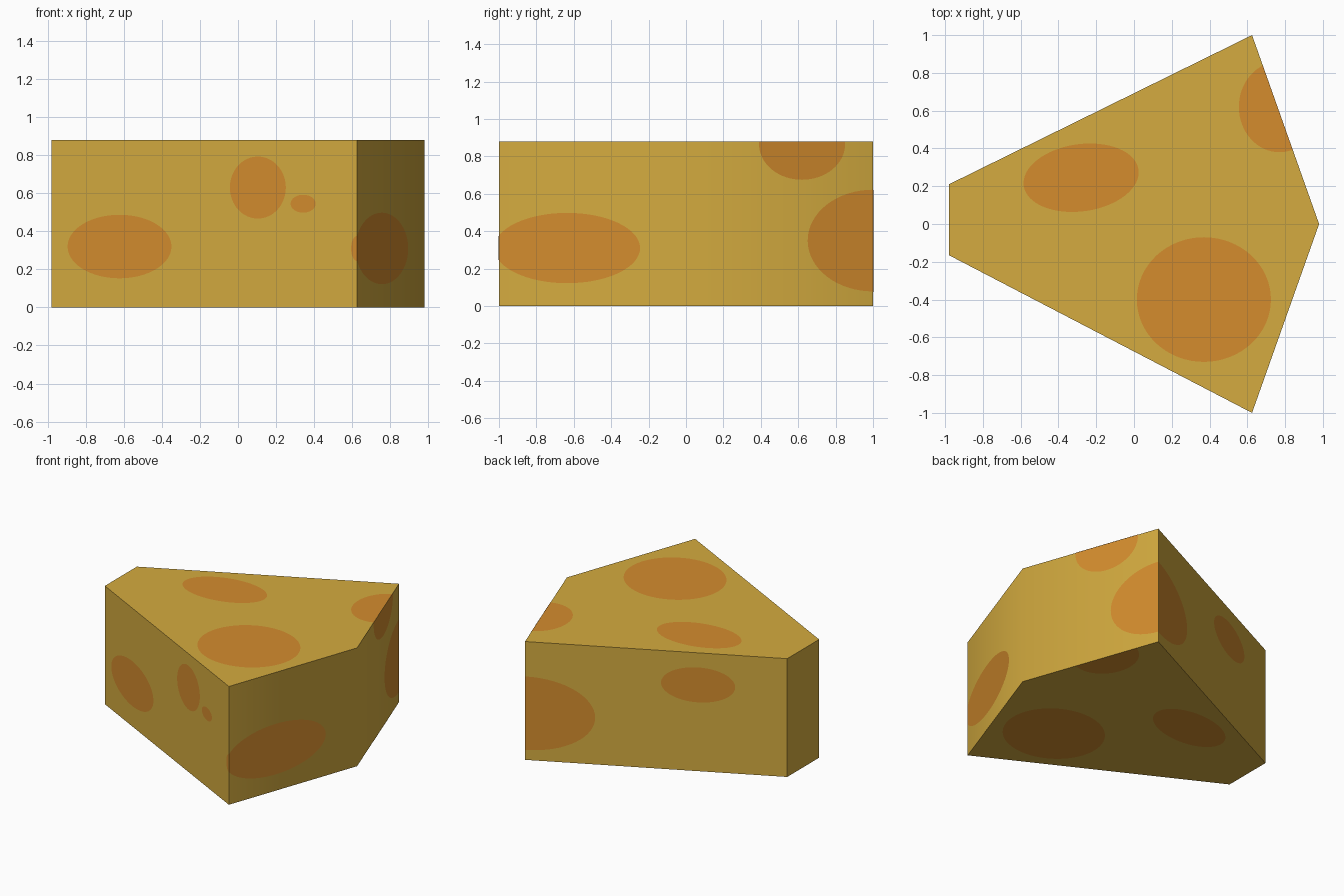
import bpy, bmesh, math
from mathutils import Vector

if "Cube" in bpy.data.objects:
    bpy.data.objects.remove(bpy.data.objects["Cube"])

H = 0.88          # wedge height
LIFT = 0.0015     # how far painted spots sit off the surface
# counter-clockwise outline seen from above
OUTLINE = [(-0.98, 0.21), (-0.98, -0.165), (0.625, -1.0), (0.98, 0.0), (0.625, 1.0)]
PTS = [Vector((x, y, 0)) for x, y in OUTLINE]


def material(name, color):
    m = bpy.data.materials.new(name)
    m.diffuse_color = (*color, 1)
    m.use_nodes = True
    m.node_tree.nodes["Principled BSDF"].inputs["Base Color"].default_value = m.diffuse_color
    return m


YELLOW = material("cheese yellow", (0.66, 0.41, 0.05))
ORANGE = material("spot orange", (0.66, 0.265, 0.027))


def add_object(name, bm, mat):
    me = bpy.data.meshes.new(name)
    bm.to_mesh(me)
    bm.free()
    me.materials.append(mat)
    ob = bpy.data.objects.new(name, me)
    bpy.context.collection.objects.link(ob)
    return ob


# Boundary planes of the wedge: name -> (point, outward normal)
PLANES = {"top": (Vector((0, 0, H)), Vector((0, 0, 1))),
          "bottom": (Vector((0, 0, 0)), Vector((0, 0, -1)))}
SIDES = {}
for i, side in enumerate(["left", "front", "right_front", "right_back", "back"]):
    a, b = PTS[i], PTS[(i + 1) % 5]
    d = b - a
    PLANES[side] = (a, Vector((d.y, -d.x, 0)).normalized())
    SIDES[side] = (a, b)

# Wedge body: extruded pentagon, with the shallow right corner shaded smooth
bm = bmesh.new()
base = bm.faces.new([bm.verts.new(p) for p in PTS])
ext = bmesh.ops.extrude_face_region(bm, geom=[base], use_keep_orig=True)
bmesh.ops.translate(bm, vec=(0, 0, H), verts=[g for g in ext["geom"] if isinstance(g, bmesh.types.BMVert)])
bmesh.ops.recalc_face_normals(bm, faces=bm.faces)
body = add_object("cheese_wedge", bm, YELLOW)
bpy.context.view_layer.objects.active = body
body.select_set(True)
bpy.ops.object.shade_smooth_by_angle(angle=math.radians(45))


def to_surface(side, u, v):
    """Side faces use (x or y, z); top and bottom use (x, y)."""
    if side in ("top", "bottom"):
        return Vector((u, v, PLANES[side][0].z))
    a, b = SIDES[side]
    k = 1 if side.startswith("right") else 0
    p = a.lerp(b, (u - a[k]) / (b[k] - a[k]))
    return Vector((p.x, p.y, v))


def spot(name, side, cu, cv, ru, rv, tilt=0.0, n=64):
    """Ellipse on one face, trimmed at the edges of the wedge."""
    bm = bmesh.new()
    c, s = math.cos(math.radians(tilt)), math.sin(math.radians(tilt))
    ring = []
    for i in range(n):
        t = math.tau * i / n
        x, y = ru * math.cos(t), rv * math.sin(t)
        ring.append(bm.verts.new(to_surface(side, cu + c * x - s * y, cv + s * x + c * y)))
    bm.faces.new(ring)
    for other, (co, no) in PLANES.items():
        if other != side:
            bmesh.ops.bisect_plane(bm, geom=bm.verts[:] + bm.edges[:] + bm.faces[:], dist=1e-6,
                                   plane_co=co, plane_no=no, clear_outer=True)
    out = PLANES[side][1]
    bm.normal_update()
    for f in bm.faces:
        if f.normal.dot(out) < 0:
            f.normal_flip()
    bmesh.ops.translate(bm, vec=out * LIFT, verts=bm.verts)
    add_object(name, bm, ORANGE)


# Spots shared by the top and the bottom
for side in ("top", "bottom"):
    spot(side + "_large_spot", side, 0.37, -0.40, 0.355, 0.33)
    spot(side + "_long_spot", side, -0.28, 0.245, 0.307, 0.178, 8)
    spot(side + "_edge_spot", side, 0.77, 0.62, 0.215, 0.24)

# Front spots
spot("front_wide_spot", "front", -0.622, 0.32, 0.273, 0.167)
spot("front_round_spot", "front", 0.105, 0.63, 0.147, 0.163)
spot("front_small_spot", "front", 0.343, 0.545, 0.066, 0.047)
spot("front_corner_spot", "front", 0.625, 0.31, 0.03, 0.065)

# Right spots
spot("right_wide_spot", "right_front", -0.635, 0.31, 0.39, 0.188)
spot("right_top_spot", "right_back", 0.62, 0.865, 0.23, 0.19)
spot("right_corner_spot", "right_back", 1.0, 0.35, 0.35, 0.272)

# Back spots
spot("back_corner_spot", "back", 0.615, 0.348, 0.42, 0.273)
spot("back_oval_spot", "back", -0.435, 0.642, 0.227, 0.13)
